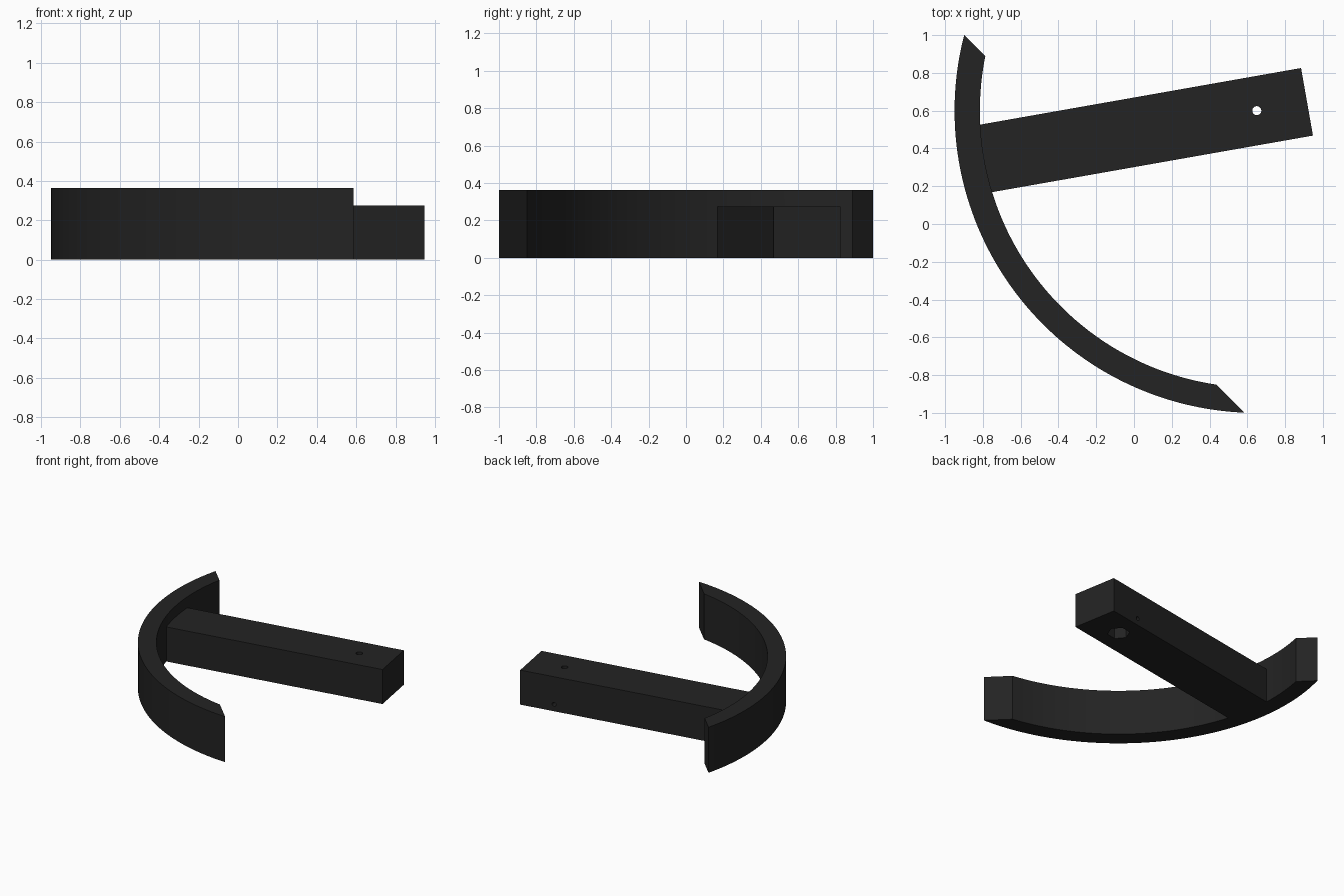
import bpy
import bmesh
import math
from mathutils import Matrix

if "Cube" in bpy.data.objects:
    bpy.data.objects.remove(bpy.data.objects["Cube"])

PIVOT = (0.65, 0.60)          # arc centre and pivot hole
TILT = math.radians(10)       # arm direction
R_OUT, R_IN = 1.60, 1.466
RING_H, ARM_H = 0.363, 0.275

black = bpy.data.materials.new("matte_black")
black.diffuse_color = (0.017, 0.017, 0.017, 1)
black.use_nodes = True
black.node_tree.nodes["Principled BSDF"].inputs["Base Color"].default_value = black.diffuse_color


def prism(name, outline, z0, z1):
    """Extrude a flat outline (around the pivot) from z0 to z1."""
    bm = bmesh.new()
    face = bm.faces.new([bm.verts.new((x, y, z0)) for x, y in outline])
    top = bmesh.ops.extrude_face_region(bm, geom=[face])["geom"]
    verts = [v for v in top if isinstance(v, bmesh.types.BMVert)]
    bmesh.ops.translate(bm, vec=(0, 0, z1 - z0), verts=verts)
    bmesh.ops.recalc_face_normals(bm, faces=bm.faces)
    mesh = bpy.data.meshes.new(name)
    bm.to_mesh(mesh)
    bm.free()
    mesh.materials.append(black)
    obj = bpy.data.objects.new(name, mesh)
    bpy.context.collection.objects.link(obj)
    return obj


def arc(radius, a0, a1, n):
    angles = [math.radians(a0 + (a1 - a0) * i / n) for i in range(n + 1)]
    return [(radius * math.cos(a), radius * math.sin(a)) for a in angles]


def polygon(radius, n):
    return arc(radius, 0, 360, n)[:-1]


def combine(target, other, operation):
    bpy.context.view_layer.objects.active = target
    mod = target.modifiers.new(operation.lower(), 'BOOLEAN')
    mod.operation, mod.object, mod.solver = operation, other, 'EXACT'
    bpy.ops.object.modifier_apply(modifier=mod.name)
    bpy.data.objects.remove(other)


# Curved bumper, with slanted ends
bumper = prism("curved_bumper",
               arc(R_OUT, 165.5, 267.7, 72) + arc(R_IN, 261.6, 168.6, 72),
               0, RING_H)

# Straight arm, running into the bumper
arm = prism("pivot_arm", [(-1.53, -0.1815), (0.27, -0.1815),
                          (0.27, 0.1815), (-1.53, 0.1815)], 0, ARM_H)

# Pivot hole, hexagonal pocket underneath, small cross hole in the back side
combine(arm, prism("pivot_hole", polygon(0.024, 24), -0.1, 0.5), 'DIFFERENCE')
combine(arm, prism("hex_pocket", polygon(0.083, 6), -0.1, 0.12), 'DIFFERENCE')
cross = prism("cross_hole", polygon(0.016, 16), 0.0, 0.3)
cross.data.transform(Matrix.Translation((0, 0, 0.055))
                     @ Matrix.Rotation(math.radians(-90), 4, 'X'))
combine(arm, cross, 'DIFFERENCE')
arm.data.transform(Matrix.Rotation(TILT, 4, 'Z'))

# Join into one solid and place it
combine(bumper, arm, 'UNION')
bumper.name = "curved_bumper_with_arm"
bumper.data.transform(Matrix.Translation((*PIVOT, 0)))
bpy.ops.object.select_all(action='DESELECT')
bumper.select_set(True)
bpy.context.view_layer.objects.active = bumper
bpy.ops.object.shade_smooth_by_angle(angle=math.radians(25))
